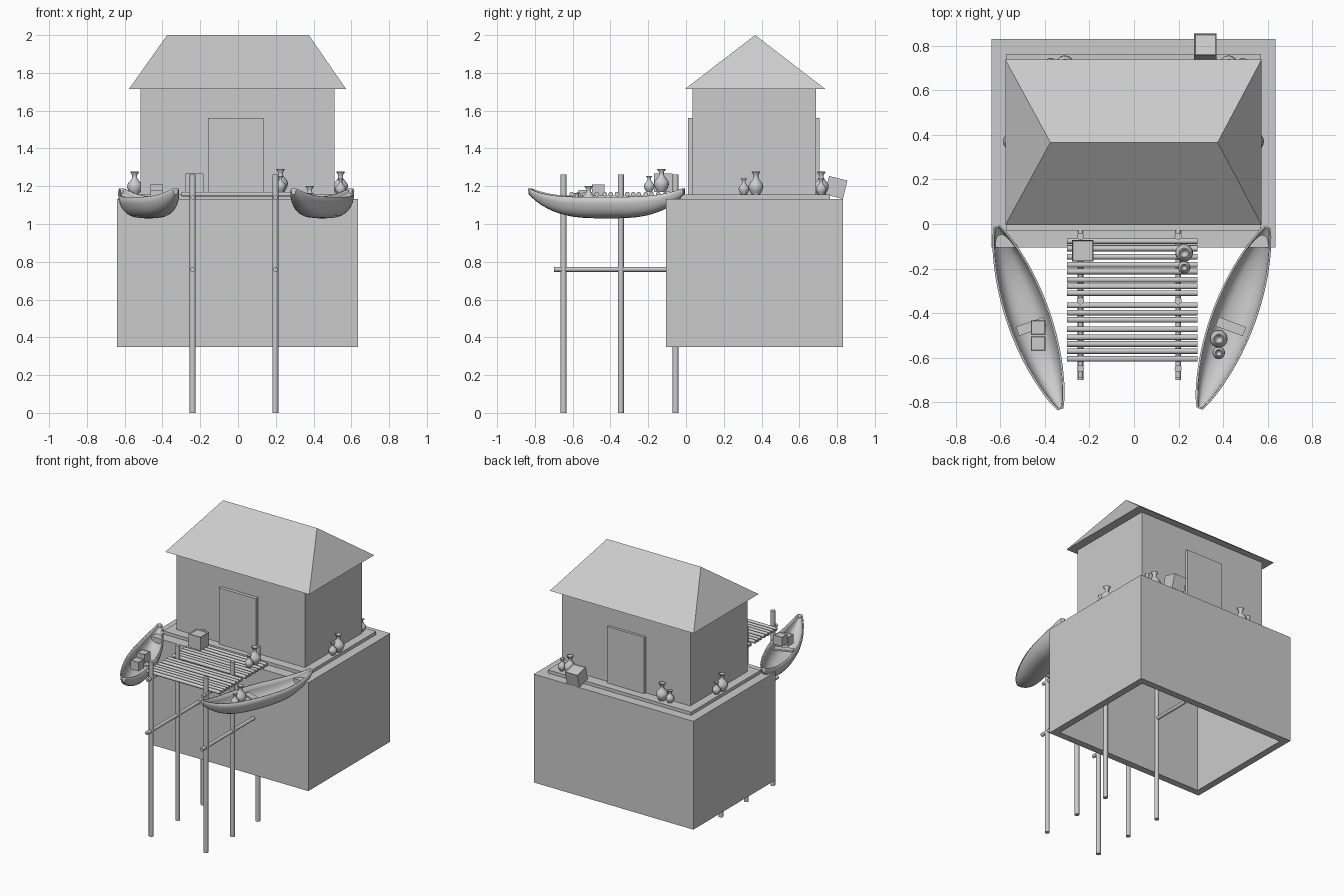
import bpy, bmesh, math
from mathutils import Matrix, Vector

if "Cube" in bpy.data.objects:
    bpy.data.objects.remove(bpy.data.objects["Cube"])


def finish(name, bm, smooth=False, loc=(0, 0, 0), rot=(0, 0, 0), solid=0):
    me = bpy.data.meshes.new(name)
    bm.to_mesh(me)
    bm.free()
    ob = bpy.data.objects.new(name, me)
    bpy.context.collection.objects.link(ob)
    ob.location, ob.rotation_euler = loc, rot
    if solid:
        m = ob.modifiers.new("shell", 'SOLIDIFY')
        m.thickness, m.offset = solid, -1
    if smooth:
        bpy.ops.object.select_all(action='DESELECT')
        ob.select_set(True)
        bpy.context.view_layer.objects.active = ob
        bpy.ops.object.shade_smooth_by_angle(angle=math.radians(40))
    return ob


def box_bm(lo, hi):
    bm = bmesh.new()
    bmesh.ops.create_cube(bm, size=1)
    lo, hi = Vector(lo), Vector(hi)
    for v in bm.verts:
        v.co = Vector([(lo[i] + hi[i]) / 2 + v.co[i] * (hi[i] - lo[i]) for i in range(3)])
    return bm


def box(name, lo, hi):
    return finish(name, box_bm(lo, hi))


def rod(name, a, b, r):
    a, b = Vector(a), Vector(b)
    d = b - a
    bm = bmesh.new()
    bmesh.ops.create_cone(bm, cap_ends=True, segments=12, radius1=r, radius2=r, depth=d.length)
    bm.transform(Matrix.Translation((a + b) / 2) @ d.to_track_quat('Z', 'Y').to_matrix().to_4x4())
    return finish(name, bm, True)


def crate(name, loc, s, rot=(0, 0, 0)):
    # cube with a shallow recessed top
    bm = box_bm((-s / 2, -s / 2, 0), (s / 2, s / 2, s))
    top = max(bm.faces, key=lambda f: f.calc_center_median().z)
    bmesh.ops.inset_region(bm, faces=[top], thickness=s * 0.07)
    for v in top.verts:
        v.co.z -= s * 0.06
    finish(name, bm, False, loc, rot)


PROFILE = [(0, 0), (.021, 0), (.033, .02), (.040, .04), (.037, .057), (.022, .076),
           (.013, .088), (.013, .104), (.024, .121), (.019, .122), (.009, .104), (0, .10)]


def vase(name, x, y, z, s=1.0):
    bm = bmesh.new()
    vs = [bm.verts.new((r * s, 0, h * s)) for r, h in PROFILE]
    es = [bm.edges.new(p) for p in zip(vs, vs[1:])]
    bmesh.ops.spin(bm, geom=vs + es, axis=(0, 0, 1), cent=(0, 0, 0), steps=16, angle=2 * math.pi)
    bmesh.ops.remove_doubles(bm, verts=bm.verts, dist=1e-5)
    bmesh.ops.recalc_face_normals(bm, faces=bm.faces)
    finish(name, bm, True, (x, y, z))


def boat(name, x, y, angle):
    # hull lofted along local y, thickened inward
    bm = bmesh.new()
    rows, n, m, half = [], 24, 12, 0.435
    for i in range(n + 1):
        u = -1 + 2 * i / n
        w = 0.014 + 0.085 * (1 - u * u) ** 0.85
        rim = 1.143 + 0.045 * abs(u) ** 4
        keel = 1.03 + 0.125 * abs(u) ** 3.2
        row = []
        for j in range(m + 1):
            t = math.pi * j / m
            c, s = math.cos(t), math.sin(t)
            px = -w * math.copysign(abs(c) ** 0.75, c)
            row.append(bm.verts.new((px, half * u, rim - (rim - keel) * s ** 0.85 if s > 1e-6 else rim)))
        rows.append(row)
    for a, b in zip(rows, rows[1:]):
        for j in range(m):
            bm.faces.new((a[j], b[j], b[j + 1], a[j + 1]))
    bm.faces.new(rows[0])
    bm.faces.new(rows[-1][::-1])
    finish(name, bm, True, (x, y, 0), (0, 0, angle), 0.009)
    # seat across the hull
    finish(name + "_seat", box_bm((-.065, -.022, 1.105), (.065, .022, 1.117)), False,
           (x - math.copysign(.012, x), y - .04, 0), (0, 0, angle))


# hollow foundation, open underneath
base = box_bm((-.64, -.105, .35), (.635, .83, 1.132))
bottom = min(base.faces, key=lambda f: f.calc_center_median().z)
bmesh.ops.inset_region(base, faces=[bottom], thickness=.07)
ext = bmesh.ops.extrude_face_region(base, geom=[bottom])
for v in [g for g in ext['geom'] if isinstance(g, bmesh.types.BMVert)]:
    v.co.z = 1.06
if bottom.is_valid:
    bmesh.ops.delete(base, geom=[bottom], context='FACES_ONLY')
bmesh.ops.recalc_face_normals(base, faces=base.faces)
finish("foundation", base)

# house
box("plinth", (-.575, -.03, 1.13), (.57, .763, 1.155))
box("house_walls", (-.515, .035, 1.15), (.51, .687, 1.72))
box("front_door", (-.16, .01, 1.155), (.135, .04, 1.562))
box("back_door", (-.16, .68, 1.155), (.135, .706, 1.562))

# hipped roof
roof = box_bm((-.577, -.005, 1.715), (.572, .737, 2.0))
for v in roof.verts:
    if v.co.z > 1.9:
        v.co.x = math.copysign(.375, v.co.x)
        v.co.y = .366
bmesh.ops.remove_doubles(roof, verts=roof.verts, dist=1e-4)
finish("roof", roof)

# jetty posts, beams and slats
for x in (-.24, .198):
    for y in (-.648, -.345, -.055):
        rod("jetty_post", (x, y, 0), (x, y, 1.262), .016)
    rod("lower_beam", (x, -.70, .76), (x, .24, .76), .013)
    rod("upper_beam", (x, -.69, 1.14), (x, -.03, 1.14), .012)
for y in (-.077, -.11, -.147, -.183, -.213, -.25, -.28, -.31, -.365, -.398,
          -.43, -.472, -.508, -.538, -.57, -.605):
    rod("deck_slat", (-.30, y, 1.158), (.285, y, 1.158), .0125)

# boats
boat("right_boat", .446, -.42, -math.radians(20.5))
boat("left_boat", -.473, -.42, math.radians(19.2))

# cargo crates
crate("deck_crate", (-.23, -.12, 1.17), .097)
crate("boat_crate_a", (-.43, -.465, 1.143), .065)
crate("boat_crate_b", (-.43, -.536, 1.115), .065)
crate("back_crate", (.32, .782, 1.145), .1, (-math.radians(14), 0, 0))

# vases in pairs, large then small
pairs = {"deck": (.225, -.13, 1.17, .225, -.195),
         "boat": (.38, -.515, 1.08, .38, -.578),
         "right": (.543, .37, 1.155, .543, .306),
         "left": (-.547, .37, 1.155, -.547, .434),
         "back_right": (.425, .716, 1.155, .488, .716),
         "back_left": (-.31, .716, 1.155, -.374, .716)}
for k, (x, y, z, x2, y2) in pairs.items():
    vase(k + "_large_vase", x, y, z)
    vase(k + "_small_vase", x2, y2, z, .7)
